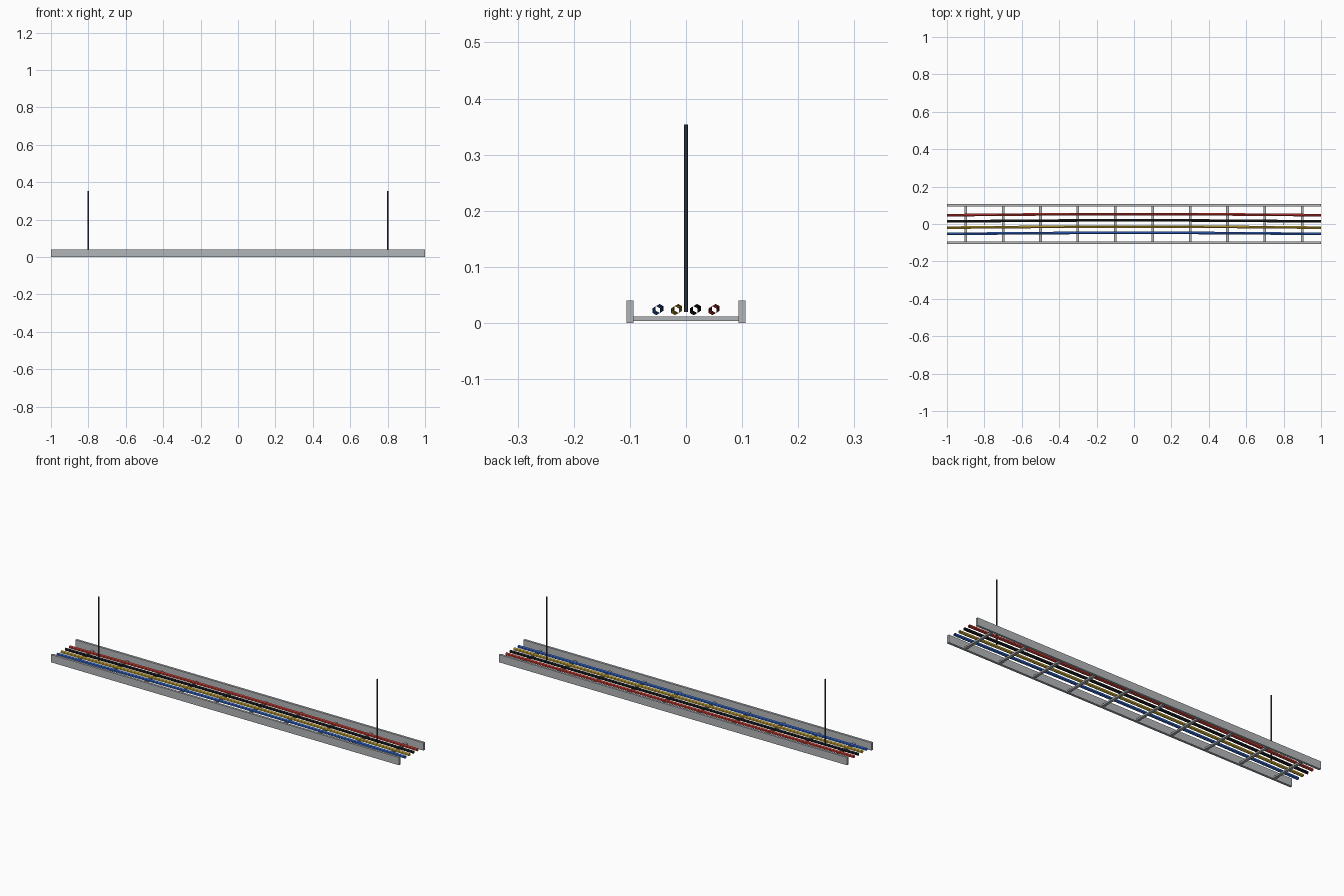
import bpy
import bmesh
import math
from mathutils import Matrix, Vector

if "Cube" in bpy.data.objects:
    bpy.data.objects.remove(bpy.data.objects["Cube"])


def material(name, rgb):
    mat = bpy.data.materials.new(name)
    mat.use_nodes = True
    mat.diffuse_color = (*rgb, 1)
    mat.node_tree.nodes["Principled BSDF"].inputs["Base Color"].default_value = (*rgb, 1)
    return mat


steel = material("galvanised grey", (0.45, 0.47, 0.49))
rod_dark = material("dark slate", (0.04, 0.05, 0.065))
black = material("black", (0.012, 0.012, 0.014))
red = material("red", (0.58, 0.04, 0.03))
yellow = material("yellow", (0.58, 0.38, 0.03))
blue = material("blue", (0.03, 0.13, 0.58))


def finish(bm, name, mat):
    mesh = bpy.data.meshes.new(name)
    bm.to_mesh(mesh)
    bm.free()
    mesh.materials.append(mat)
    obj = bpy.data.objects.new(name, mesh)
    bpy.context.collection.objects.link(obj)
    return obj


def box(name, center, size, mat):
    bm = bmesh.new()
    place = Matrix.Translation(center) @ Matrix.Diagonal((*size, 1))
    bmesh.ops.create_cube(bm, size=1, matrix=place)
    return finish(bm, name, mat)


def cable(name, y, mat, sides=6, steps=12, radius=0.008):
    # Open six-sided tube that bows slightly sideways and upwards mid-span
    bm = bmesh.new()
    rings = []
    for i in range(steps + 1):
        t = i / steps
        bow = math.sin(math.pi * t)
        center = Vector((2 * t - 1, y - 0.003 + 0.006 * bow, 0.022 + 0.004 * bow))
        ring = []
        for k in range(sides):
            a = math.tau * k / sides
            ring.append(bm.verts.new(center + radius * Vector((0, math.sin(a), math.cos(a)))))
        rings.append(ring)
    for r0, r1 in zip(rings, rings[1:]):
        for k in range(sides):
            n = (k + 1) % sides
            bm.faces.new((r0[k], r1[k], r1[n], r0[n]))
    bmesh.ops.recalc_face_normals(bm, faces=bm.faces)
    return finish(bm, name, mat)


# Side rails
for side, y in (("front", -0.1), ("back", 0.1)):
    box(side + "_rail", (0, y, 0.02), (2, 0.012, 0.04), steel)

# Rungs
for i in range(10):
    box(f"rung_{i + 1}", (-0.9 + 0.2 * i, 0, 0.008), (0.014, 0.19, 0.008), steel)

# Cables
for i, (name, mat) in enumerate((("blue", blue), ("yellow", yellow), ("black", black), ("red", red))):
    cable(name + "_cable", -0.05 + i * 0.1 / 3, mat)

# Hanger rods
for side, x in (("right", -0.8), ("left", 0.8)):
    bm = bmesh.new()
    bmesh.ops.create_cone(bm, cap_ends=True, segments=8, radius1=0.0035, radius2=0.0035,
                          depth=0.334, matrix=Matrix.Translation((x, 0, 0.187)))
    finish(bm, side + "_hanger_rod", rod_dark)
